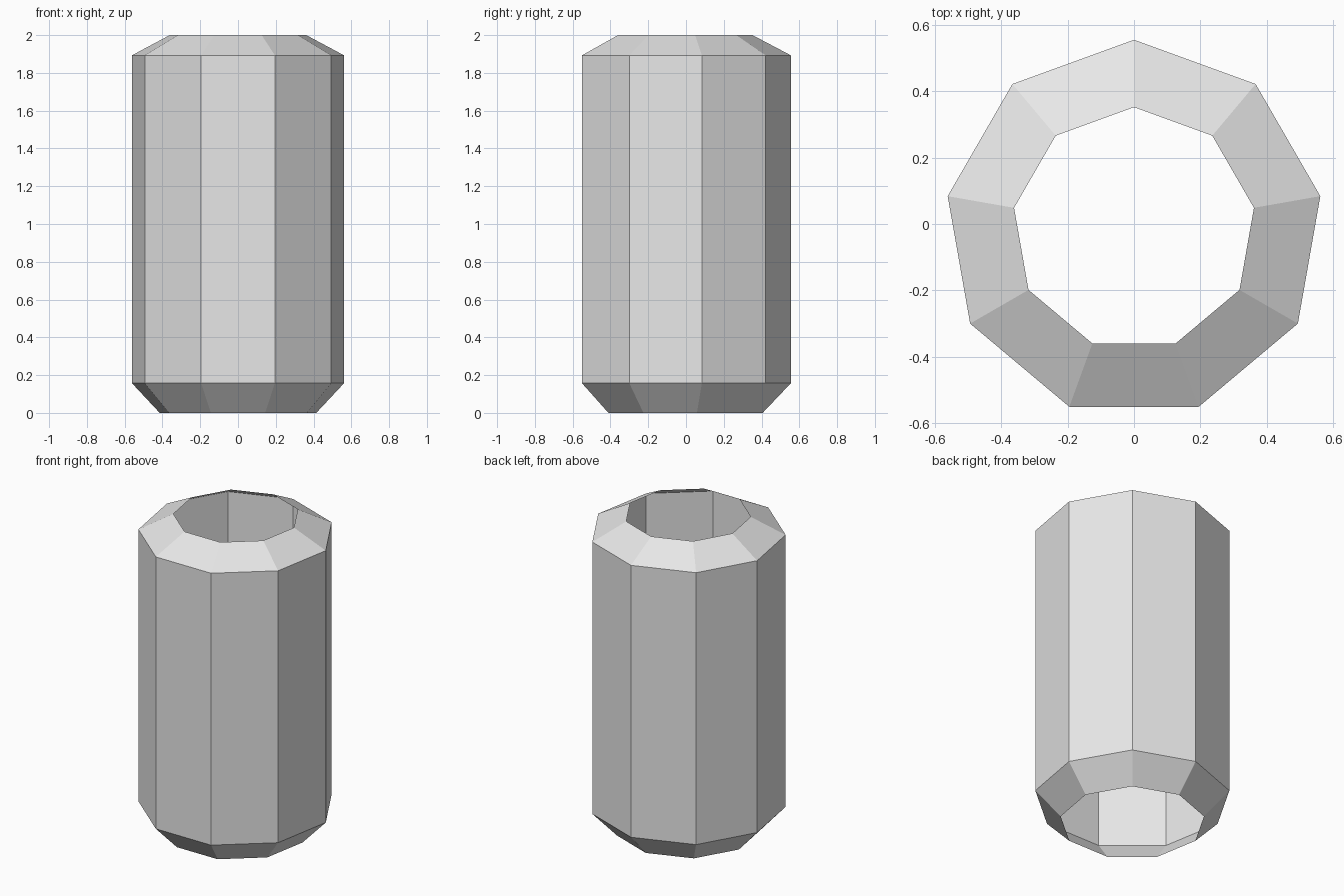
import bpy
import bmesh
from math import sin, cos, tau

default = bpy.data.objects.get("Cube")
if default:
    bpy.data.objects.remove(default, do_unlink=True)

SIDES = 9
CENTRE_Y = -0.015  # puts the bounding box of the odd-sided ring on y = 0

# Radius and height of each ring, from the bottom lip to the top lip
PROFILE = [(0.421, 0.0), (0.57, 0.157), (0.57, 1.893), (0.367, 2.0)]

grey = bpy.data.materials.new("light_grey")
grey.use_nodes = True
colour = (0.8, 0.8, 0.8, 1.0)
grey.diffuse_color = colour
grey.node_tree.nodes["Principled BSDF"].inputs["Base Color"].default_value = colour


def ring(bm, radius, z):
    """Nine-sided ring of vertices with one corner pointing to the back."""
    angles = [tau * i / SIDES for i in range(SIDES)]
    return [bm.verts.new((-radius * sin(a), radius * cos(a) + CENTRE_Y, z))
            for a in angles]


# Open, thin-walled tube: lower chamfer, straight wall, upper chamfer
bm = bmesh.new()
rings = [ring(bm, r, z) for r, z in PROFILE]
for low, high in zip(rings, rings[1:]):
    for i in range(SIDES):
        j = (i + 1) % SIDES
        bm.faces.new((low[i], low[j], high[j], high[i]))

mesh = bpy.data.meshes.new("chamfered_tube")
bm.to_mesh(mesh)
bm.free()
mesh.materials.append(grey)
tube = bpy.data.objects.new("chamfered_tube", mesh)
bpy.context.collection.objects.link(tube)
